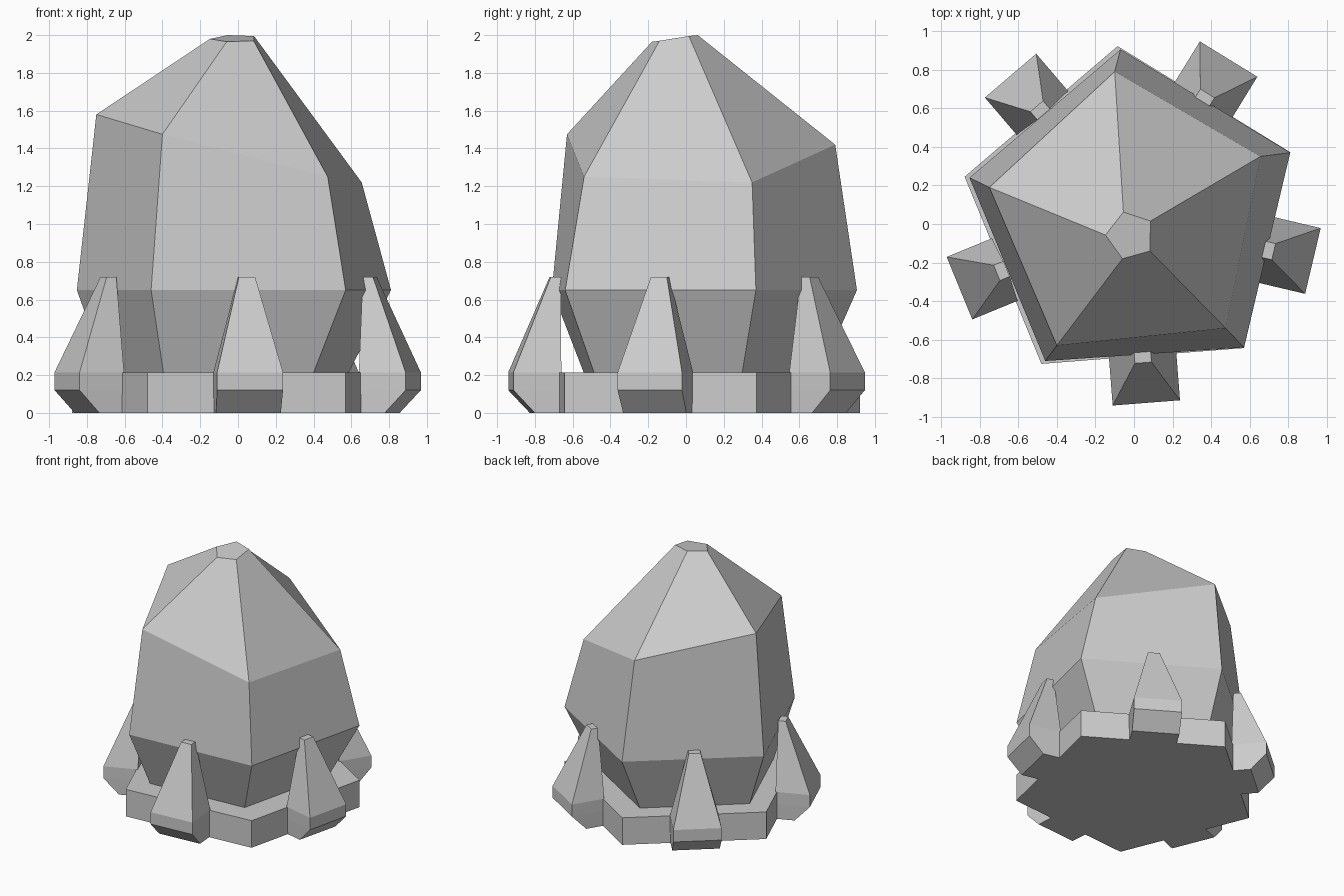
import bpy
from mathutils import Vector

if "Cube" in bpy.data.objects:
    bpy.data.objects.remove(bpy.data.objects["Cube"])


def loft(name, rings):
    """Closed flat-shaded solid through a stack of equal-sided rings."""
    n = len(rings[0])
    verts = [p for ring in rings for p in ring]
    faces = [tuple(reversed(range(n))), tuple(range(len(verts) - n, len(verts)))]
    for k in range(len(rings) - 1):
        a = k * n
        for i in range(n):
            j = (i + 1) % n
            faces.append((a + i, a + j, a + n + j, a + n + i))
    mesh = bpy.data.meshes.new(name)
    mesh.from_pydata(verts, [], faces)
    mesh.update()
    obj = bpy.data.objects.new(name, mesh)
    bpy.context.collection.objects.link(obj)
    return obj


# Crystal: five-sided body with a tilted shoulder and small slanted tip
girdle = [(-0.46, -0.71), (0.57, -0.64), (0.81, 0.37), (-0.07, 0.905), (-0.853, 0.24)]
foot = [(0.77 * x - 0.04, 0.775 * y + 0.01, 0.21) for x, y in girdle]
shoulder = [(-0.40, -0.63, 1.475), (0.475, -0.54, 1.25), (0.655, 0.35, 1.22),
            (-0.10, 0.79, 1.42), (-0.75, 0.19, 1.58)]
tip = [(-0.06, -0.18, 1.965), (0.083, -0.14, 1.97), (0.085, 0.015, 1.995),
       (-0.055, 0.062, 2.0), (-0.148, -0.057, 1.98)]
loft("crystal", [foot, [(x, y, 0.65) for x, y in girdle], shoulder, tip])

# Base collar: flat pentagon slab
base = [Vector(p) for p in [(-0.48, -0.725), (0.57, -0.643), (0.81, 0.372),
                            (-0.085, 0.922), (-0.878, 0.245)]]
loft("base_collar", [[(p.x, p.y, z) for p in base] for z in (0, 0.215)])

# Claws: one in the middle of each collar side
# levels: inner distance, outer distance, half width, height
levels = [(-0.01, 0.13, 0.172, 0.0), (-0.01, 0.244, 0.175, 0.12),
          (-0.01, 0.244, 0.175, 0.215), (-0.02, 0.035, 0.043, 0.72)]
for i in range(5):
    a, b = base[i], base[(i + 1) % 5]
    mid = (a + b) / 2
    along = (b - a).normalized()
    out = Vector((along.y, -along.x))
    rings = []
    for d0, d1, w, z in levels:
        ring = [mid + out * d + along * s for d, s in ((d1, -w), (d1, w), (d0, w), (d0, -w))]
        rings.append([(p.x, p.y, z) for p in ring])
    loft(f"claw_{i + 1}", rings)
